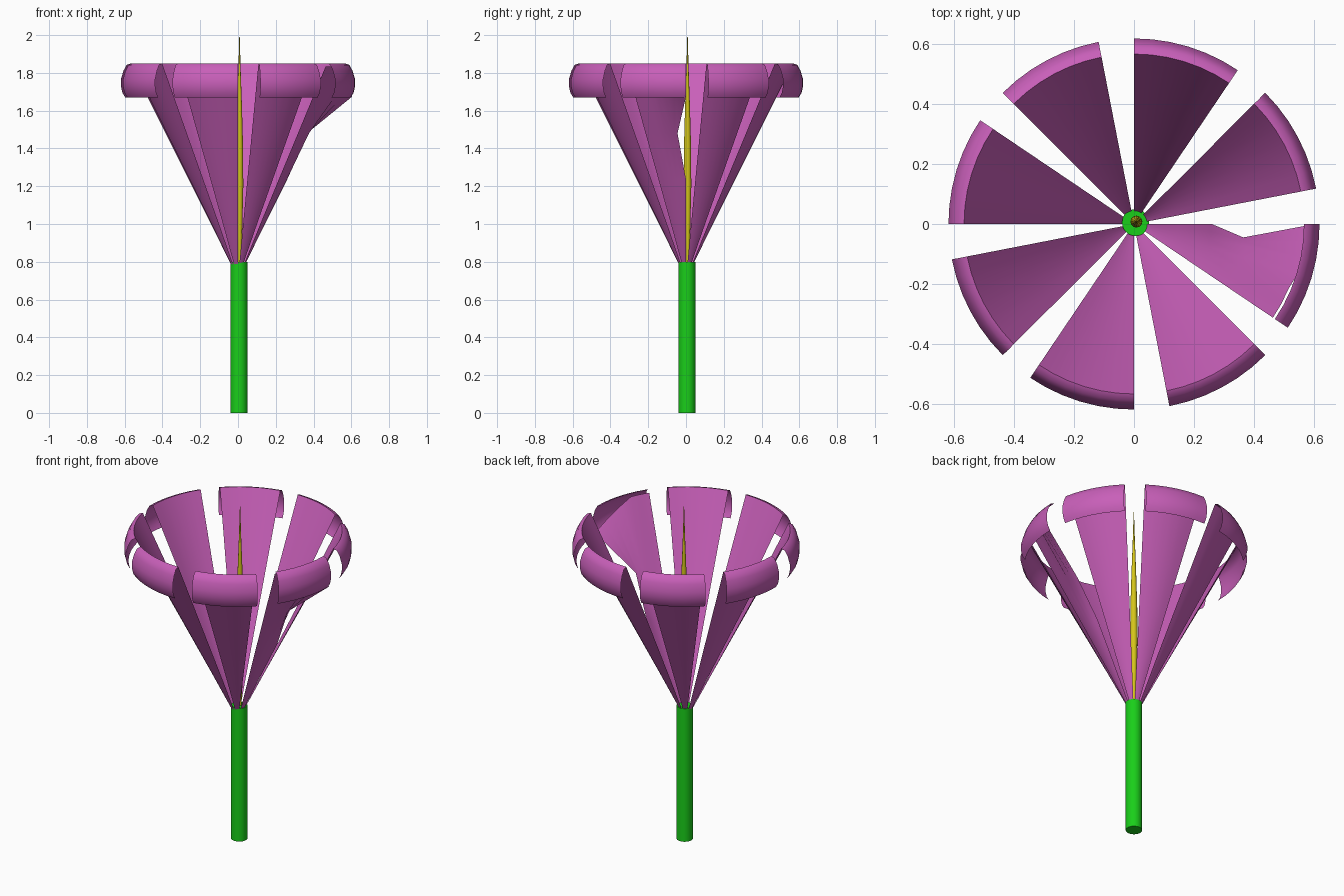
import bpy
from math import radians, cos, sin

if "Cube" in bpy.data.objects:
    bpy.data.objects.remove(bpy.data.objects["Cube"])


def material(name, rgb):
    m = bpy.data.materials.new(name)
    m.diffuse_color = (*rgb, 1)
    m.use_nodes = True
    m.node_tree.nodes["Principled BSDF"].inputs["Base Color"].default_value = m.diffuse_color
    return m


PURPLE = material("petal_purple", (0.58, 0.115, 0.485))
GREEN = material("stem_green", (0.01, 0.62, 0.01))
YELLOW = material("pistil_yellow", (0.66, 0.56, 0.01))


def add_mesh(name, verts, faces, mat, angle=40):
    me = bpy.data.meshes.new(name)
    me.from_pydata(verts, [], faces)
    me.materials.append(mat)
    ob = bpy.data.objects.new(name, me)
    bpy.context.collection.objects.link(ob)
    bpy.ops.object.select_all(action='DESELECT')
    ob.select_set(True)
    bpy.context.view_layer.objects.active = ob
    bpy.ops.object.shade_smooth_by_angle(angle=radians(angle))
    return ob


def lathe(name, profile, n, centre, mat):
    verts, faces = [], []
    for r, z in profile:
        verts += [(centre + r * cos(radians(360 * i / n)),
                   centre + r * sin(radians(360 * i / n)), z) for i in range(n)]
    for k in range(len(profile) - 1):
        for i in range(n):
            j = (i + 1) % n
            faces.append((k * n + i, k * n + j, (k + 1) * n + j, (k + 1) * n + i))
    faces.append(tuple(reversed(range(n))))
    faces.append(tuple(range((len(profile) - 1) * n, len(profile) * n)))
    return add_mesh(name, verts, faces, mat)


# Stem and pistil
lathe("stem", [(0.045, 0), (0.045, 0.8)], 24, 0.005, GREEN)
lathe("pistil", [(0.007, 0.78), (0.014, 0.95), (0.02, 1.2), (0.019, 1.4),
                 (0.013, 1.62), (0.006, 1.82), (0.001, 2.0)], 12, 0.008, YELLOW)

# Petal cross-section: straight cone wall, then a lip curling out and down
WALL = [(0.037, 0.785), (0.15, 1.015), (0.26, 1.235), (0.383, 1.48), (0.568, 1.85)]
LIP = [(0.568, 1.85), (0.59, 1.842), (0.607, 1.81), (0.62, 1.765),
       (0.62, 1.73), (0.612, 1.695), (0.597, 1.67)]
SPAN, SEGS = 34, 6


def sheet(rows, start):
    """rows: one function of u per row giving (radius, z, extra angle)."""
    verts, faces = [], []
    for row in rows:
        for i in range(SEGS + 1):
            u = i / SEGS
            r, z, extra = row(u)
            a = radians(start - SPAN * u + extra)
            verts.append((r * cos(a), r * sin(a), z))
    w = SEGS + 1
    for k in range(len(rows) - 1):
        for i in range(SEGS):
            a = k * w + i
            faces.append((a, a + 1, a + w + 1, a + w))
    return verts, faces


def straight(p):
    return lambda u: (p[0], p[1], 0)


# Seven regular petals
for k in range(1, 8):
    add_mesh(f"petal_{k}", *sheet([straight(p) for p in WALL + LIP[1:]], 45 * k), PURPLE, 60)

# One torn petal: its wall folds outward beneath the detached lip at one corner
def fold(u):
    d = max(0, 1 - 3 * u)
    return 0.383 - 0.015 * d, 1.48, -7 * d


def torn_edge(u):
    d = max(0, 1 - 1.5 * u)
    return 0.56 + 0.045 * d, 1.835 - 0.16 * d, 0


add_mesh("torn_petal_wall",
         *sheet([straight(p) for p in WALL[:3]] + [fold, torn_edge], 0), PURPLE, 60)
add_mesh("torn_petal_lip", *sheet([straight(p) for p in LIP], 0), PURPLE, 60)
